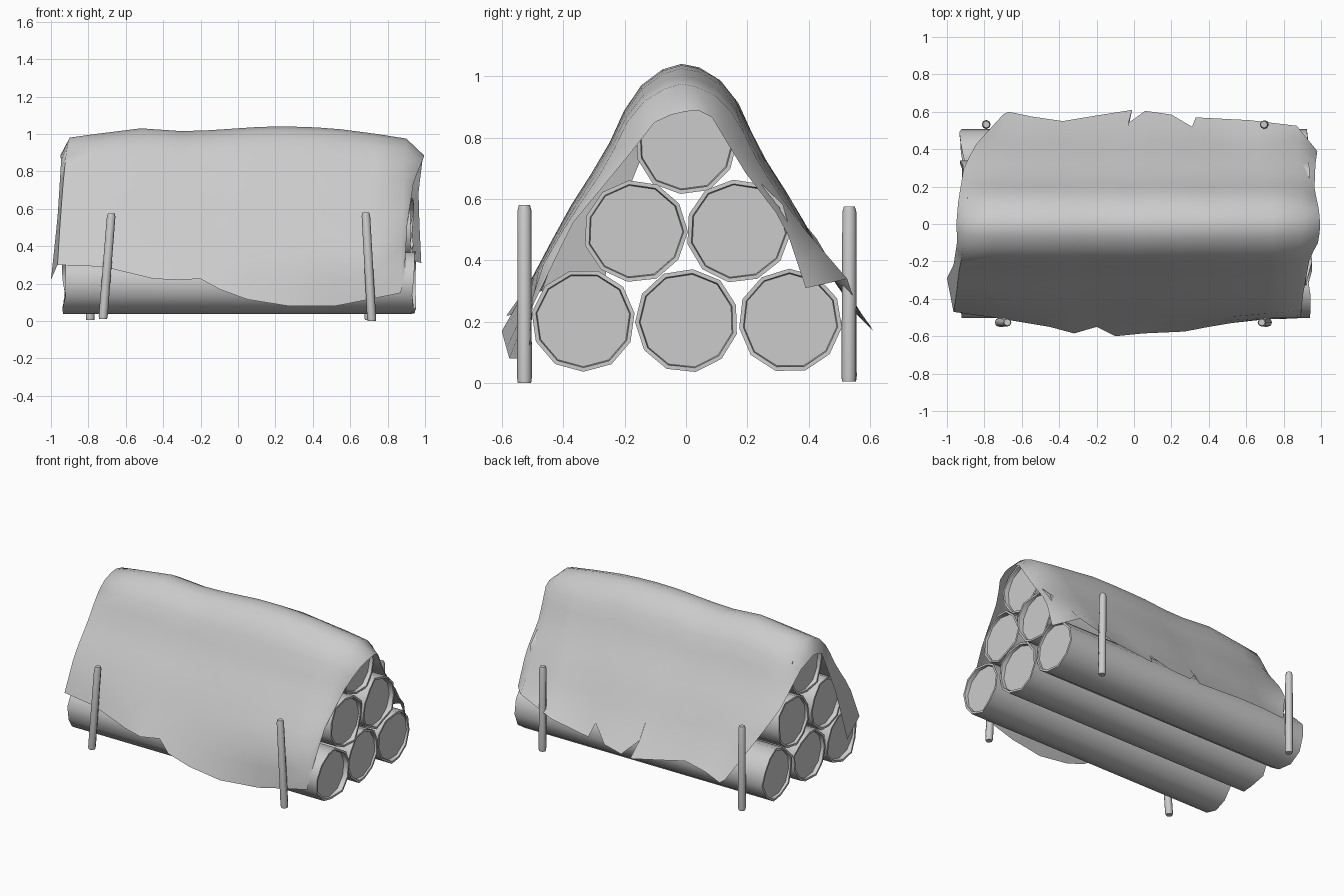
import bpy, random
from math import cos, sin, tau
from mathutils import Vector

if "Cube" in bpy.data.objects:
    bpy.data.objects.remove(bpy.data.objects["Cube"])

random.seed(4)


def make(name, verts, faces, angle=0.9):
    me = bpy.data.meshes.new(name)
    me.from_pydata([tuple(v) for v in verts], [], faces)
    ob = bpy.data.objects.new(name, me)
    bpy.context.collection.objects.link(ob)
    bpy.ops.object.select_all(action='DESELECT')
    ob.select_set(True)
    bpy.context.view_layer.objects.active = ob
    bpy.ops.object.mode_set(mode='EDIT')
    bpy.ops.mesh.select_all(action='SELECT')
    bpy.ops.mesh.normals_make_consistent(inside=False)
    bpy.ops.object.mode_set(mode='OBJECT')
    bpy.ops.object.shade_smooth_by_angle(angle=angle)
    return ob


def loft(rings, cap=False):
    n = len(rings[0])
    verts = [v for r in rings for v in r]
    faces = []
    for i in range(len(rings) - 1):
        for j in range(n if cap else n - 1):
            k = (j + 1) % n
            faces.append((i * n + j, i * n + k, (i + 1) * n + k, (i + 1) * n + j))
    if cap:
        faces += [tuple(range(n)), tuple(range(len(verts) - n, len(verts)))]
    return verts, faces


# Logs: bark tube with ragged rims and recessed cut faces
def log(name, y, z, x0, x1, n=11, r=0.169):
    phase = random.random()
    prof = [r * random.uniform(0.985, 1.015) for _ in range(n)]
    ends = [[x + random.uniform(-0.014, 0.014) for _ in range(n)] for x in (x0, x1)]

    def ring(xs, s):
        return [(xs[i], y + s * prof[i] * cos(tau * (i + phase) / n),
                 z + s * prof[i] * sin(tau * (i + phase) / n)) for i in range(n)]
    a, b = ends
    rings = [ring([x0 + 0.022] * n, 0.9), ring(a, 0.92), ring(a, 1),
             ring(b, 1), ring(b, 0.92), ring([x1 - 0.022] * n, 0.9)]
    make(name, *loft(rings, True))


for i, (y, z, x0, x1) in enumerate([
        (-0.333, 0.205, -0.93, 0.94), (0.003, 0.203, -0.925, 0.935), (0.338, 0.205, -0.92, 0.935),
        (-0.165, 0.495, -0.93, 0.93), (0.17, 0.495, -0.925, 0.925), (0.0, 0.782, -0.9, 0.9)]):
    log(f"log_{i + 1}", y, z, x0, x1)


# Stakes: slanted eight-sided posts with a small bevelled top
def stake(name, bottom, top, r=0.024, n=8):
    b, t = Vector(bottom), Vector(top)
    rings = []
    for f, s in ((0, 0.9), (0.03, 1), (0.97, 0.95), (1, 0.75)):
        c = b.lerp(t, f)
        rings.append([(c.x + s * r * cos(tau * i / n), c.y + s * r * sin(tau * i / n), c.z)
                      for i in range(n)])
    make(name, *loft(rings, True))


stake("stake_front_left", (-0.722, -0.526, 0.01), (-0.677, -0.526, 0.575))
stake("stake_front_right", (0.715, -0.526, 0.0), (0.683, -0.526, 0.58))
stake("stake_back_left", (-0.79, 0.532, 0.005), (-0.79, 0.532, 0.57))
stake("stake_back_right", (0.70, 0.53, 0.005), (0.695, 0.532, 0.575))


# Tarp: sheet lofted through cross-section lines running front hem - ridge - back hem
def resample(pts, n):
    pts = [Vector(p) for p in pts]
    seg = [(b - a).length for a, b in zip(pts, pts[1:])]
    out = []
    for i in range(n + 1):
        d, k = sum(seg) * (i / n) ** 1.25, 0
        while k < len(seg) - 1 and d > seg[k]:
            d -= seg[k]
            k += 1
        out.append(pts[k].lerp(pts[k + 1], min(1, d / seg[k])))
    return out


SIDE = [(0.05, 1.025), (0.11, 0.995), (0.175, 0.92), (0.25, 0.755), (0.375, 0.56), (0.49, 0.345)]


def half(ridge, hem, sign):
    top, end = Vector(ridge), Vector(hem)
    pts = [top]
    for y, z in SIDE:
        z = z - (1.035 - top.z) * z
        if z > end.z + 0.03:
            f = ((top.z - z) / (top.z - end.z)) ** (0.6 if sign < 0 else 1)
            pts.append(Vector((top.x + (end.x - top.x) * f, sign * y - 0.01, z)))
    return pts + [end]


def column(front, ridge, back, n=10):
    r = (ridge[0], -0.015, ridge[1])
    a = resample(half(r, front, -1), n)
    return a[::-1] + resample(half(r, back, 1), n)[1:]


def lip(front, back, n=10):
    return resample(front, n)[::-1] + resample([front[0]] + back, n)[1:]


columns = [
    lip([(-0.95, 0.0, 0.885), (-0.945, -0.09, 0.87), (-0.965, -0.22, 0.55), (-1.0, -0.29, 0.22)],
        [(-0.94, 0.12, 0.83), (-0.91, 0.3, 0.62), (-0.85, 0.42, 0.48), (-0.70, 0.585, 0.2)]),
    column((-0.965, -0.47, 0.30), (-0.90, 0.98), (-0.67, 0.60, 0.18)),
    column((-0.72, -0.505, 0.29), (-0.76, 1.0), (-0.55, 0.575, 0.21)),
    column((-0.45, -0.55, 0.225), (-0.52, 1.03), (-0.38, 0.55, 0.23)),
    column((-0.32, -0.585, 0.22), (-0.3, 1.015), (-0.2, 0.58, 0.2)),
    column((-0.2, -0.55, 0.225), (-0.15, 1.02), (-0.01, 0.61, 0.17)),
    column((-0.1, -0.6, 0.17), (0.0, 1.03), (-0.03, 0.54, 0.27)),
    column((0.05, -0.585, 0.115), (0.12, 1.038), (0.06, 0.605, 0.18)),
    column((0.27, -0.575, 0.08), (0.27, 1.04), (0.2, 0.585, 0.2)),
    column((0.4, -0.55, 0.08), (0.42, 1.035), (0.31, 0.52, 0.29)),
    column((0.52, -0.53, 0.08), (0.55, 1.025), (0.33, 0.57, 0.21)),
    column((0.7, -0.51, 0.115), (0.74, 1.0), (0.62, 0.555, 0.25)),
    column((0.87, -0.505, 0.15), (0.90, 0.975), (0.87, 0.525, 0.34)),
    lip([(0.995, 0.0, 0.885), (0.99, -0.09, 0.865), (0.94, -0.18, 0.75), (0.905, -0.37, 0.52),
         (0.89, -0.5, 0.25)],
        [(0.99, 0.07, 0.89), (0.965, 0.19, 0.69), (0.97, 0.32, 0.52), (0.98, 0.39, 0.31)]),
]
make("tarp", *loft(columns), angle=1.2)
